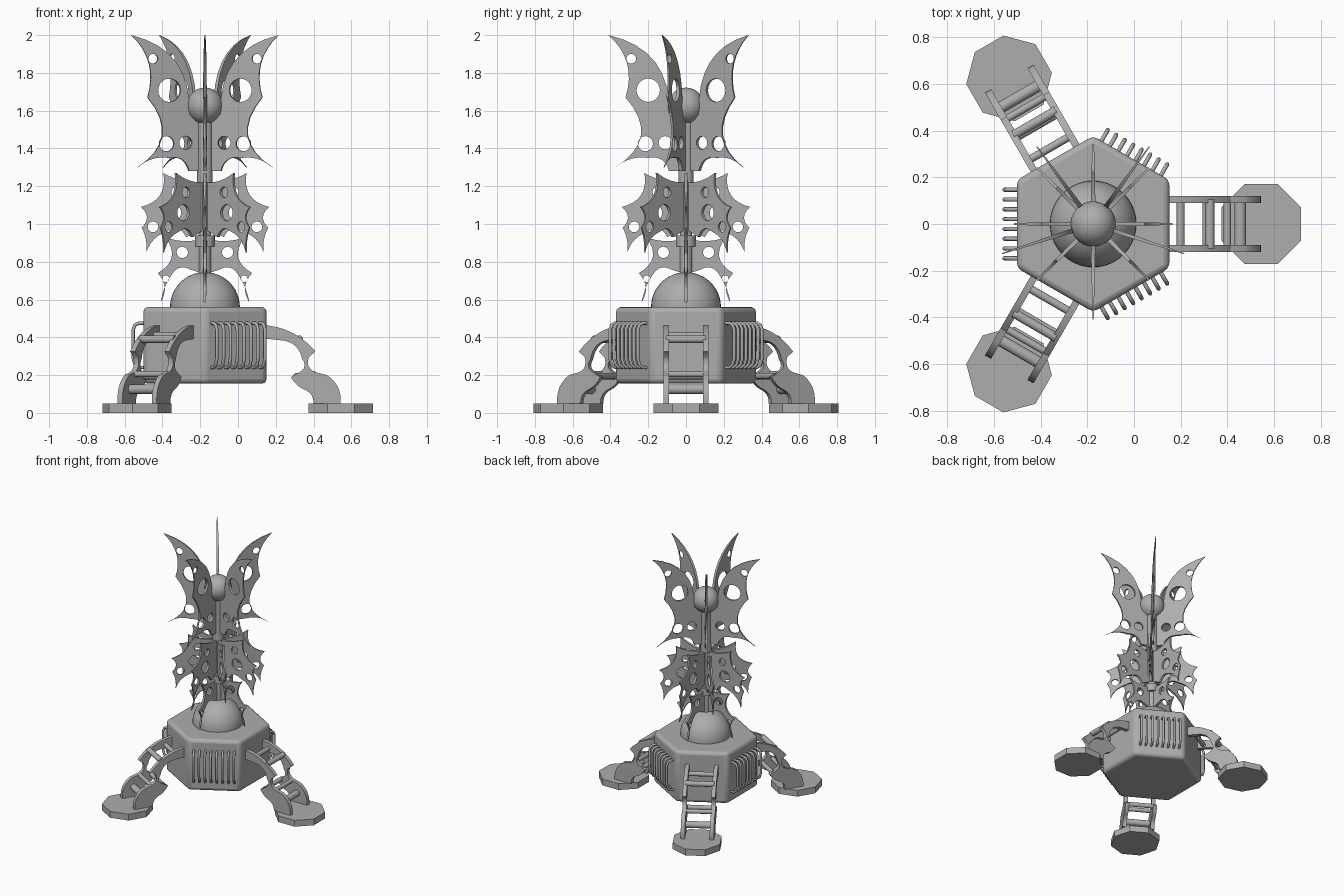
import bpy, bmesh, math
from mathutils import Matrix, Vector

if "Cube" in bpy.data.objects:
    bpy.data.objects.remove(bpy.data.objects["Cube"])

CX = -0.175  # x of the central axis
grey = bpy.data.materials.new("plain_grey")
grey.diffuse_color = (0.42, 0.42, 0.42, 1)
grey.use_nodes = True
grey.node_tree.nodes["Principled BSDF"].inputs["Base Color"].default_value = grey.diffuse_color


def add(name, mesh, angle=0.0, smooth=35):
    """Link a mesh, turned about the central axis by angle degrees."""
    if not mesh.materials:
        mesh.materials.append(grey)
    mesh.shade_smooth()
    mesh.set_sharp_from_angle(angle=math.radians(smooth))
    ob = bpy.data.objects.new(name, mesh)
    ob.matrix_world = Matrix.Translation((CX, 0, 0)) @ Matrix.Rotation(math.radians(angle), 4, 'Z')
    bpy.context.collection.objects.link(ob)
    return ob


def bm_mesh(name, build):
    bm = bmesh.new()
    build(bm)
    bmesh.ops.recalc_face_normals(bm, faces=bm.faces)
    me = bpy.data.meshes.new(name)
    bm.to_mesh(me)
    bm.free()
    return me


def curve_mesh(name, cu):
    ob = bpy.data.objects.new(name, cu)
    bpy.context.collection.objects.link(ob)
    dg = bpy.context.evaluated_depsgraph_get()
    me = bpy.data.meshes.new_from_object(ob.evaluated_get(dg))
    bpy.data.objects.remove(ob)
    return me


def spline(cu, pts, cyclic):
    s = cu.splines.new('POLY')
    s.points.add(len(pts) - 1)
    for p, q in zip(s.points, pts):
        p.co = (*q, 0, 1) if len(q) == 2 else (*q, 1)
    s.use_cyclic_u = cyclic


def plate(name, outline, holes, half, taper=0.0):
    """Upright plate in the r-z plane; outline corners are (r, z, bulge of next edge)."""
    pts = []
    for i, (x, z, b) in enumerate(outline):
        p, q = Vector((x, z)), Vector(outline[(i + 1) % len(outline)][:2])
        d = (q - p).normalized()
        n = 8 if b else 1
        for k in range(n):
            t = k / n
            pts.append(tuple(p.lerp(q, t) + Vector((-d.y, d.x)) * b * 4 * t * (1 - t)))
    cu = bpy.data.curves.new(name, 'CURVE')
    cu.dimensions, cu.fill_mode, cu.extrude = '2D', 'BOTH', half
    spline(cu, pts, True)
    for x, z, r in holes:
        spline(cu, [(x + r * math.cos(k * math.pi / 10), z + r * math.sin(k * math.pi / 10))
                    for k in range(20)], True)
    me = curve_mesh(name, cu)
    me.transform(Matrix.Rotation(math.pi / 2, 4, 'X'))
    bm = bmesh.new()
    bm.from_mesh(me)
    bmesh.ops.remove_doubles(bm, verts=bm.verts, dist=1e-5)
    for v in bm.verts:  # thin the plate towards its outer edge
        v.co.y *= 1 - taper * min(v.co.x / 0.41, 1)
    bmesh.ops.recalc_face_normals(bm, faces=bm.faces)
    bm.to_mesh(me)
    bm.free()
    return me


def prism(n, radius, z0, z1, x=0.0, turn=0.0):
    def build(bm):
        ring = [bm.verts.new((x + radius * math.cos(math.radians(turn + 360 * k / n)),
                              radius * math.sin(math.radians(turn + 360 * k / n)), z0)) for k in range(n)]
        f = bm.faces.new(ring)
        top = bmesh.ops.extrude_face_region(bm, geom=[f])["geom"]
        bmesh.ops.translate(bm, vec=(0, 0, z1 - z0), verts=[g for g in top if isinstance(g, bmesh.types.BMVert)])
    return build


# Hexagonal body with rounded edges
body = add("body", bm_mesh("body", prism(6, 0.377, 0.155, 0.56, turn=30)))
bev = body.modifiers.new("rounded_edges", 'BEVEL')
bev.width, bev.segments = 0.025, 3


# Dome, mast, collars and ball
def dome(bm):
    bmesh.ops.create_uvsphere(bm, u_segments=40, v_segments=24, radius=0.185)
    bmesh.ops.bisect_plane(bm, geom=bm.verts[:] + bm.edges[:] + bm.faces[:], plane_co=(0, 0, -0.01),
                           plane_no=(0, 0, -1), clear_outer=True)
    bmesh.ops.translate(bm, vec=(0, 0, 0.56), verts=bm.verts)


add("dome", bm_mesh("dome", dome))
add("mast", bm_mesh("mast", prism(24, 0.033, 0.72, 1.3)))
add("upper_mast", bm_mesh("upper_mast", prism(24, 0.041, 1.22, 1.55)))
add("collar", bm_mesh("collar", prism(24, 0.052, 0.88, 0.94)))
add("ball", bm_mesh("ball", lambda bm: bmesh.ops.create_uvsphere(
    bm, u_segments=32, v_segments=20, radius=0.097, matrix=Matrix.Translation((0, 0, 1.625)))))

# Pierced fins in three tiers
top_fin = plate("top_fin",
    [(.41, 2, -.055), (.32, 1.67, -.11), (.375, 1.30, -.02), (.20, 1.35, -.03), (.09, 1.28, 0),
     (.02, 1.28, 0), (.02, 1.53, 0), (.09, 1.58, .11)],
    [(.20, 1.708, .062), (.29, 1.875, .026), (.215, 1.425, .04), (.11, 1.43, .035)], .012, .8)
mid_fin = plate("mid_fin",
    [(.22, 1.27, -.05), (.34, 1.09, -.03), (.335, .98, -.01), (.31, .85, -.02), (.20, .96, -.03),
     (.10, .93, 0), (.02, .97, 0), (.02, 1.22, -.015)],
    [(.275, .985, .028), (.17, 1.06, .044), (.15, 1.168, .028)], .012, .8)
low_fin = plate("low_fin",
    [(.21, .93, -.055), (.25, .74, -.03), (.235, .585, -.01), (.17, .74, -.02), (.08, .76, 0),
     (.02, .74, 0), (.02, .92, -.015)],
    [(.207, .71, .018), (.12, .85, .03)], .011, .7)
for label, me, count, start in (("top_fin", top_fin, 5, 270), ("mid_fin", mid_fin, 8, 0), ("low_fin", low_fin, 4, 0)):
    for k in range(count):
        add(label, me, start + 360 * k / count)

# Leg side rail: upper arch and lower scroll, r measured from the axis
rail = plate("leg_rail",
    [(.30, .465, .035), (.585, .325, 0), (.55, .295, -.02), (.585, .215, 0), (.645, .20, .025),
     (.718, .05, 0), (.575, .05, -.012), (.535, .12, .01), (.455, .19, 0), (.50, .215, -.02),
     (.515, .285, -.03), (.395, .385, 0), (.30, .395, 0)], [], .015)


def rungs(bm):
    for x, z, r in ((.375, .41, .017), (.50, .39, .02), (.485, .195, .017), (.575, .205, .016), (.63, .125, .025)):
        bmesh.ops.create_cone(bm, cap_ends=True, segments=16, radius1=r, radius2=r, depth=0.21,
                              matrix=Matrix.Translation((x, 0, z)) @ Matrix.Rotation(math.pi / 2, 4, 'X'))


rung_mesh = bm_mesh("leg_rungs", rungs)
foot_mesh = bm_mesh("foot", prism(8, 0.185, 0, 0.05, x=0.72, turn=22.5))

# Bent vent tube
cu = bpy.data.curves.new("vent_tube", 'CURVE')
cu.dimensions, cu.bevel_depth, cu.bevel_resolution = '3D', 0.009, 2
spline(cu, [(.31, 0, .475), (.35, 0, .475), (.37, 0, .465), (.38, 0, .44), (.38, 0, .29),
            (.37, 0, .255), (.35, 0, .24), (.31, 0, .24)], False)
tube = curve_mesh("vent_tube", cu)

# Three legs, alternating with three vent banks
for a in (0, 120, 240):
    for side in (-1, 1):
        ob = add("leg_rail", rail, a)
        ob.matrix_world = ob.matrix_world @ Matrix.Translation((0, side * 0.105, 0))
    add("leg_rungs", rung_mesh, a)
    add("foot", foot_mesh, a)
    for k in range(8):
        ob = add("vent_tube", tube, a + 60, 60)
        ob.matrix_world = ob.matrix_world @ Matrix.Translation((0, (k - 3.5) * 0.042, 0))
